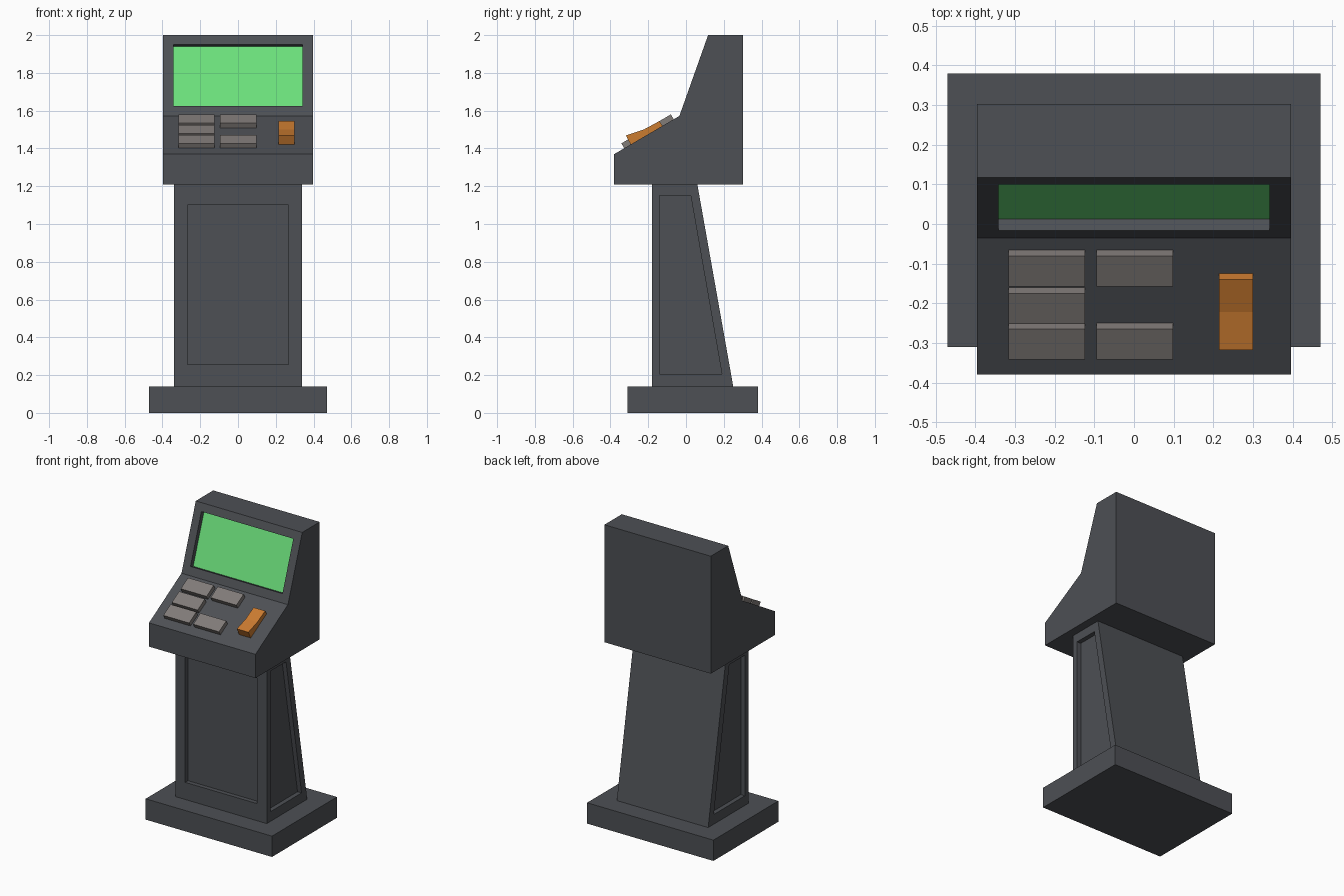
import bpy, bmesh
from mathutils import Vector

if "Cube" in bpy.data.objects:
    bpy.data.objects.remove(bpy.data.objects["Cube"])


def material(name, rgb):
    m = bpy.data.materials.new(name)
    m.diffuse_color = (*rgb, 1)
    m.use_nodes = True
    m.node_tree.nodes["Principled BSDF"].inputs["Base Color"].default_value = m.diffuse_color
    return m


DARK = material("dark_casing", (0.075, 0.08, 0.09))
KEY = material("key_grey", (0.22, 0.20, 0.19))
GREEN = material("screen_green", (0.15, 0.75, 0.2))
ORANGE = material("switch_orange", (0.6, 0.2, 0.03))


def recess(bm, normal, corners, depth):
    """Sink a four-cornered panel into the face that looks along normal."""
    n = Vector(normal).normalized()
    bm.normal_update()
    face = max(bm.faces, key=lambda f: f.normal.dot(n))
    n = face.normal.copy()
    bmesh.ops.inset_individual(bm, faces=[face], thickness=0.02)
    corners = [Vector(c) for c in corners]
    for v in face.verts:
        v.co = min(corners, key=lambda c: (c - v.co).length)
    bmesh.ops.inset_individual(bm, faces=[face], thickness=0)
    for v in face.verts:
        v.co -= n * depth


def prism(name, profile, x0, x1, mat, recesses=()):
    """Extrude a (y, z) profile from x0 to x1."""
    bm = bmesh.new()
    f = bm.faces.new([bm.verts.new((x0, y, z)) for y, z in profile])
    out = bmesh.ops.extrude_face_region(bm, geom=[f], use_keep_orig=True)
    for v in out["geom"]:
        if isinstance(v, bmesh.types.BMVert):
            v.co.x = x1
    bmesh.ops.recalc_face_normals(bm, faces=bm.faces)
    for r in recesses:
        recess(bm, *r)
    me = bpy.data.meshes.new(name)
    bm.to_mesh(me)
    bm.free()
    me.materials.append(mat)
    ob = bpy.data.objects.new(name, me)
    bpy.context.collection.objects.link(ob)
    return ob


# Base plinth
prism("base", [(-0.31, 0), (0.38, 0), (0.38, 0.14), (-0.31, 0.14)], -0.47, 0.47, DARK)

# Tapered pedestal with sunken front and side panels
side = [(-0.14, 0.205), (0.19, 0.205), (0.025, 1.15), (-0.14, 1.15)]
panels = [((s, 0, 0), [(s * 0.34, y, z) for y, z in side], 0.03) for s in (-1, 1)]
panels.append(((0, -1, 0),
               [(x, -0.18, z) for x in (-0.267, 0.267) for z in (0.255, 1.10)], 0.03))
prism("pedestal", [(-0.18, 0.14), (0.25, 0.14), (0.06, 1.21), (-0.18, 1.21)],
      -0.34, 0.34, DARK, panels)

# Console head with sunken screen opening
face_low, face_high = Vector((-0.035, 1.572)), Vector((0.117, 2.0))
up = (face_high - face_low).normalized()
inward = Vector((up.y, -up.x))


def on_face(z):
    return face_low.lerp(face_high, (z - face_low.y) / (face_high.y - face_low.y))


lip_low, lip_high = on_face(1.625), on_face(1.95)
opening = [(x, p.x, p.y) for x in (-0.342, 0.342) for p in (lip_low, lip_high)]
prism("console_head", [(-0.38, 1.21), (0.302, 1.21), (0.302, 2.0), face_high,
                       face_low, (-0.38, 1.37)],
      -0.396, 0.396, DARK, [((0, -inward.x, -inward.y), opening, 0.035)])

# Screen
prism("screen", [lip_low + inward * 0.035, lip_high + inward * 0.035,
                 lip_high + inward * 0.03, lip_low + inward * 0.03],
      -0.342, 0.342, GREEN)

# Keys on the sloped desk
along = (face_low - Vector((-0.38, 1.37))).normalized()
out = Vector((-along.y, along.x))


def desk(y, h=0.0):
    return face_low + along * ((y - face_low.x) / along.x) + out * h


for i, (x, y) in enumerate([(-0.316, -0.065), (-0.316, -0.16), (-0.316, -0.25),
                            (-0.094, -0.065), (-0.094, -0.25)]):
    back = desk(y)
    front = back - along * 0.089
    prism(f"key_{i + 1}", [front, back, back + out * 0.03, front + out * 0.03],
          x, x + 0.192, KEY)

# Rocker switch
prism("rocker_switch", [desk(-0.293), desk(-0.125), desk(-0.125, 0.03),
                        (-0.222, 1.501), (-0.318, 1.469)], 0.214, 0.3, ORANGE)
